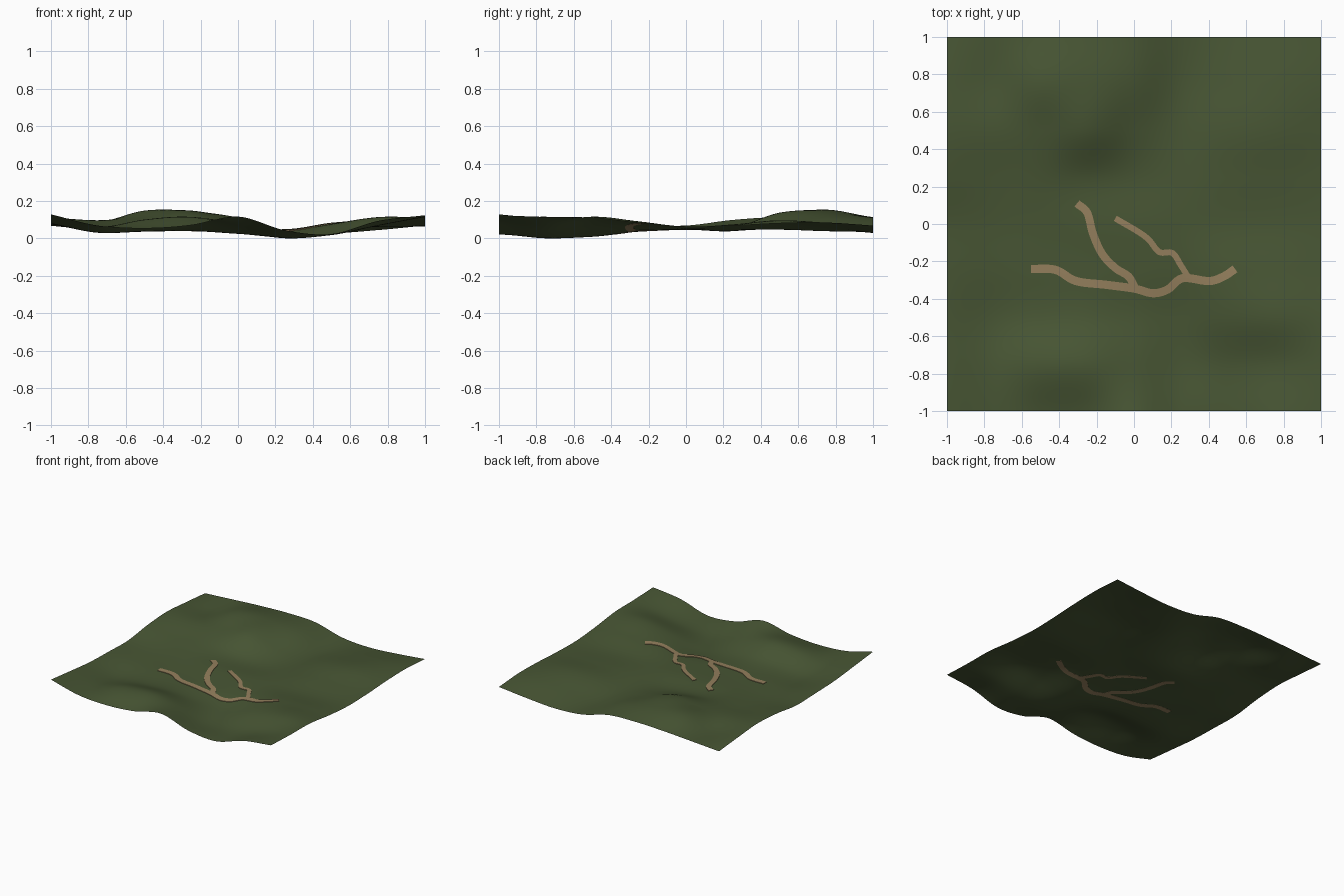
import bpy, bmesh, math
from mathutils import Vector

if "Cube" in bpy.data.objects:
    bpy.data.objects.remove(bpy.data.objects["Cube"])

# Heights (thousandths) on a 9 x 9 control grid, rows from front to back
H = ["130 70 55 72 118 45 25 95 125",
     "105 60 102 116 70 4 22 70 116",
     "82 32 42 48 27 12 72 115 112",
     "74 44 42 42 38 42 78 92 84",
     "70 50 50 50 48 50 60 64 66",
     "100 72 70 54 40 50 72 76 70",
     "114 98 112 138 78 48 85 98 82",
     "97 86 150 147 112 42 60 82 86",
     "76 92 107 115 106 45 30 46 70"]
H = [[int(v) / 1000 for v in row.split()] for row in H]


def catmull(p, t):
    a, b, c, d = p
    return b + 0.5 * t * (c - a + t * (2*a - 5*b + 4*c - d + t * (3*(b - c) + d - a)))


def sample(vals, u):
    n = len(vals)
    i = min(max(int(u), 0), n - 2)
    lo = vals[i-1] if i > 0 else vals[0] * 2 - vals[1]
    hi = vals[i+2] if i + 2 < n else vals[-1] * 2 - vals[-2]
    return catmull((lo, vals[i], vals[i+1], hi), u - i)


def height(x, y):
    u, v = (x + 1) * 4, (y + 1) * 4
    return max(0.0, sample([sample(row, u) for row in H], v))


def material(name, rgb):
    m = bpy.data.materials.new(name)
    m.diffuse_color = (*rgb, 1)
    m.use_nodes = True
    m.node_tree.nodes["Principled BSDF"].inputs["Base Color"].default_value = m.diffuse_color
    return m


def add_object(name, bm, mat):
    me = bpy.data.meshes.new(name)
    bm.to_mesh(me)
    bm.free()
    me.materials.append(mat)
    ob = bpy.data.objects.new(name, me)
    bpy.context.collection.objects.link(ob)
    return ob


grass = material("grass_green", (0.064, 0.092, 0.034))
earth = material("earth_brown", (0.30, 0.215, 0.11))

# Rolling ground sheet
bm = bmesh.new()
bmesh.ops.create_grid(bm, x_segments=80, y_segments=80, size=1)
for v in bm.verts:
    v.co.z = height(v.co.x, v.co.y)
low = min(v.co.z for v in bm.verts)
for v in bm.verts:
    v.co.z -= low
for f in bm.faces:
    f.smooth = True
add_object("ground", bm, grass)


# Thin path draped over the ground
def path(name, pts, width, top=0.004, bottom=-0.001):
    xs, ys = [p[0] for p in pts], [p[1] for p in pts]
    steps = (len(pts) - 1) * 8
    line = [Vector((sample(xs, i / 8), sample(ys, i / 8))) for i in range(steps + 1)]
    bm = bmesh.new()
    rings = []
    for i, p in enumerate(line):
        d = (line[min(i + 1, steps)] - line[max(i - 1, 0)]).normalized()
        side = Vector((-d.y, d.x)) * width / 2
        ring = []
        for s, dz in ((1, bottom), (1, top), (0, top), (-1, top), (-1, bottom), (0, bottom)):
            q = p + side * s
            ring.append(bm.verts.new((q.x, q.y, height(q.x, q.y) - low + dz)))
        rings.append(ring)
    for a, b in zip(rings, rings[1:]):
        for k in range(6):
            bm.faces.new((a[k], a[(k+1) % 6], b[(k+1) % 6], b[k]))
    bm.faces.new(rings[0])
    bm.faces.new(rings[-1])
    bmesh.ops.recalc_face_normals(bm, faces=bm.faces)
    add_object(name, bm, earth)


path("main_path", [(-.55, -.24), (-.42, -.245), (-.31, -.305), (-.15, -.325), (0, -.345),
                   (.1, -.37), (.18, -.35), (.26, -.29), (.4, -.305), (.48, -.28), (.54, -.24)], .044)
path("left_branch", [(-.305, .11), (-.25, .06), (-.22, -.05), (-.17, -.16), (-.1, -.235),
                     (-.03, -.28), (.005, -.34)], .042)
path("right_branch", [(-.1, .03), (.02, -.04), (.08, -.085), (.135, -.15), (.205, -.155),
                      (.25, -.22), (.29, -.285)], .032)
